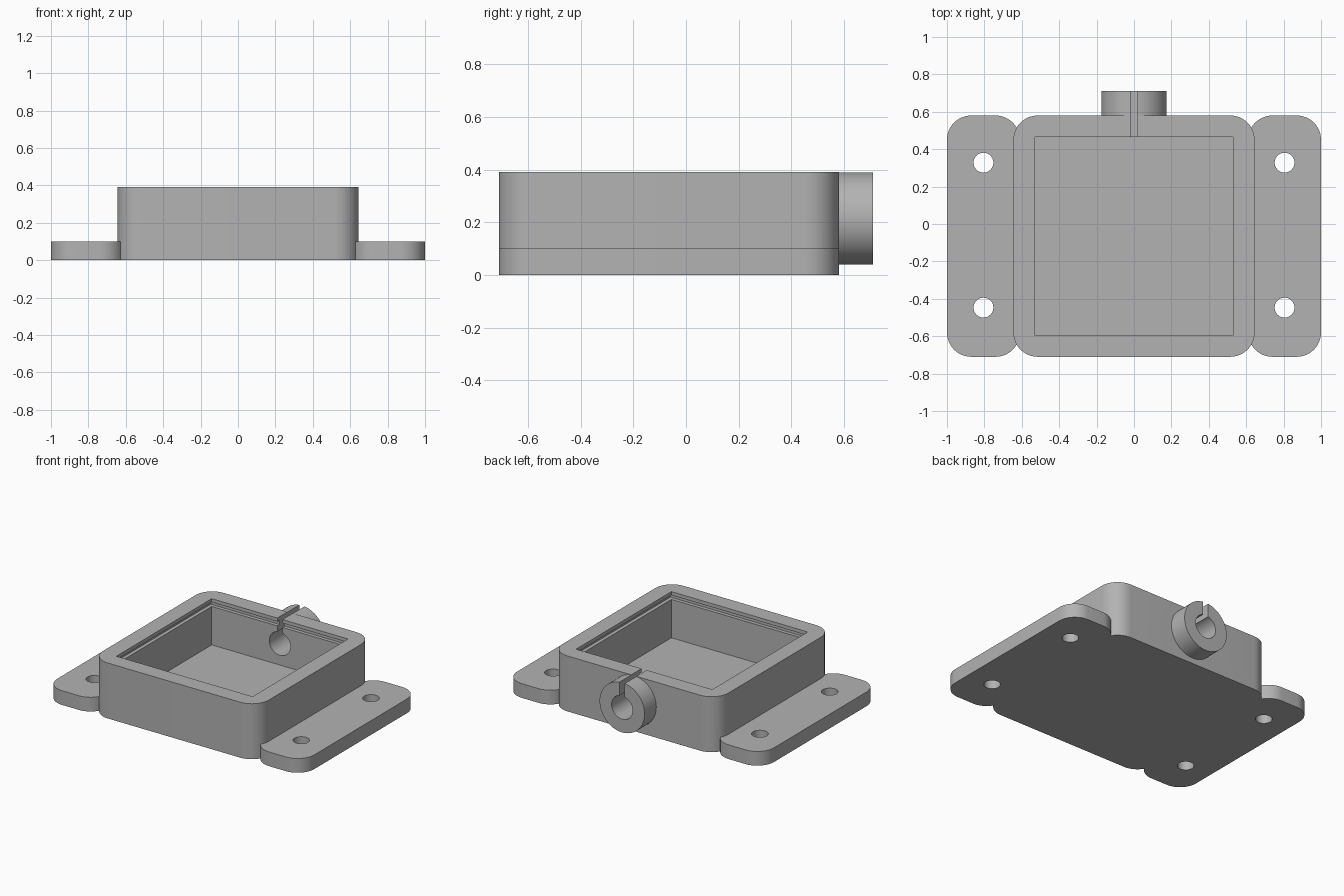
import bpy, bmesh, math
from mathutils import Matrix

if "Cube" in bpy.data.objects:
    bpy.data.objects.remove(bpy.data.objects["Cube"])

GREY = (0.45, 0.45, 0.45, 1)
grey = bpy.data.materials.new("plain grey")
grey.use_nodes = True
grey.diffuse_color = GREY
grey.node_tree.nodes["Principled BSDF"].inputs["Base Color"].default_value = GREY

FRONT, BACK, TOP = -0.71, 0.58, 0.39
HALF, WALL, CORNER = 0.645, 0.115, 0.13
BOSS_Z, BOSS_R = 0.215, 0.175


def finish(name, bm):
    bmesh.ops.recalc_face_normals(bm, faces=bm.faces)
    mesh = bpy.data.meshes.new(name)
    bm.to_mesh(mesh)
    bm.free()
    mesh.materials.append(grey)
    obj = bpy.data.objects.new(name, mesh)
    bpy.context.collection.objects.link(obj)
    return obj


def block(name, x, y, z, radius=0):
    """Box between the given (low, high) pairs, with rounded upright edges."""
    bm = bmesh.new()
    bmesh.ops.create_cube(bm, size=1)
    for v in bm.verts:
        v.co = [lo if c < 0 else hi for c, (lo, hi) in zip(v.co, (x, y, z))]
    if radius:
        upright = [e for e in bm.edges if abs(e.verts[0].co.z - e.verts[1].co.z) > 0.01]
        bmesh.ops.bevel(bm, geom=upright, offset=radius, segments=12,
                        profile=0.5, affect='EDGES')
    return finish(name, bm)


def rod(name, center, radius, length, along_y=False):
    bm = bmesh.new()
    turn = Matrix.Rotation(math.pi / 2, 4, 'X') if along_y else Matrix()
    bmesh.ops.create_cone(bm, cap_ends=True, segments=64, radius1=radius, radius2=radius,
                          depth=length, matrix=Matrix.Translation(center) @ turn)
    return finish(name, bm)


def combine(target, tool, operation):
    mod = target.modifiers.new(operation.lower(), 'BOOLEAN')
    mod.operation, mod.solver, mod.object = operation, 'EXACT', tool
    bpy.context.view_layer.objects.active = target
    bpy.ops.object.modifier_apply(modifier=mod.name)
    bpy.data.objects.remove(tool)


# Rounded housing with a mounting flange on each side
housing = block("housing", (-HALF, HALF), (FRONT, BACK), (0, TOP), CORNER)
for side in (-1, 1):
    edges = sorted((side * 0.61, side * 1.0))
    combine(housing, block("flange", edges, (FRONT, BACK), (0, 0.1), CORNER), 'UNION')

# Cable boss on the back wall
combine(housing, rod("cable_boss", (0, 0.635, BOSS_Z), BOSS_R, 0.15, True), 'UNION')

# Open cavity, with a snap groove under the rim
inner, low, high = HALF - WALL, FRONT + WALL, BACK - WALL
combine(housing, block("cavity", (-inner, inner), (low, high), (0.065, 0.5)), 'DIFFERENCE')
g = 0.025
combine(housing, block("groove", (-inner - g, inner + g), (low - g, high + g),
                       (0.335, 0.365)), 'DIFFERENCE')

# Cable hole and the slot that opens it at the top
combine(housing, rod("cable_hole", (0, 0.6, BOSS_Z), 0.082, 0.4, True), 'DIFFERENCE')
combine(housing, block("cable_slot", (-0.02, 0.02), (0.4, 0.8), (BOSS_Z, 0.5)), 'DIFFERENCE')

# Screw holes in the flanges
for x in (-0.805, 0.805):
    for y in (-0.447, 0.328):
        combine(housing, rod("screw_hole", (x, y, 0.05), 0.053, 0.3), 'DIFFERENCE')

bpy.ops.object.select_all(action='DESELECT')
housing.select_set(True)
bpy.context.view_layer.objects.active = housing
bpy.ops.object.shade_smooth_by_angle(angle=math.radians(30))
